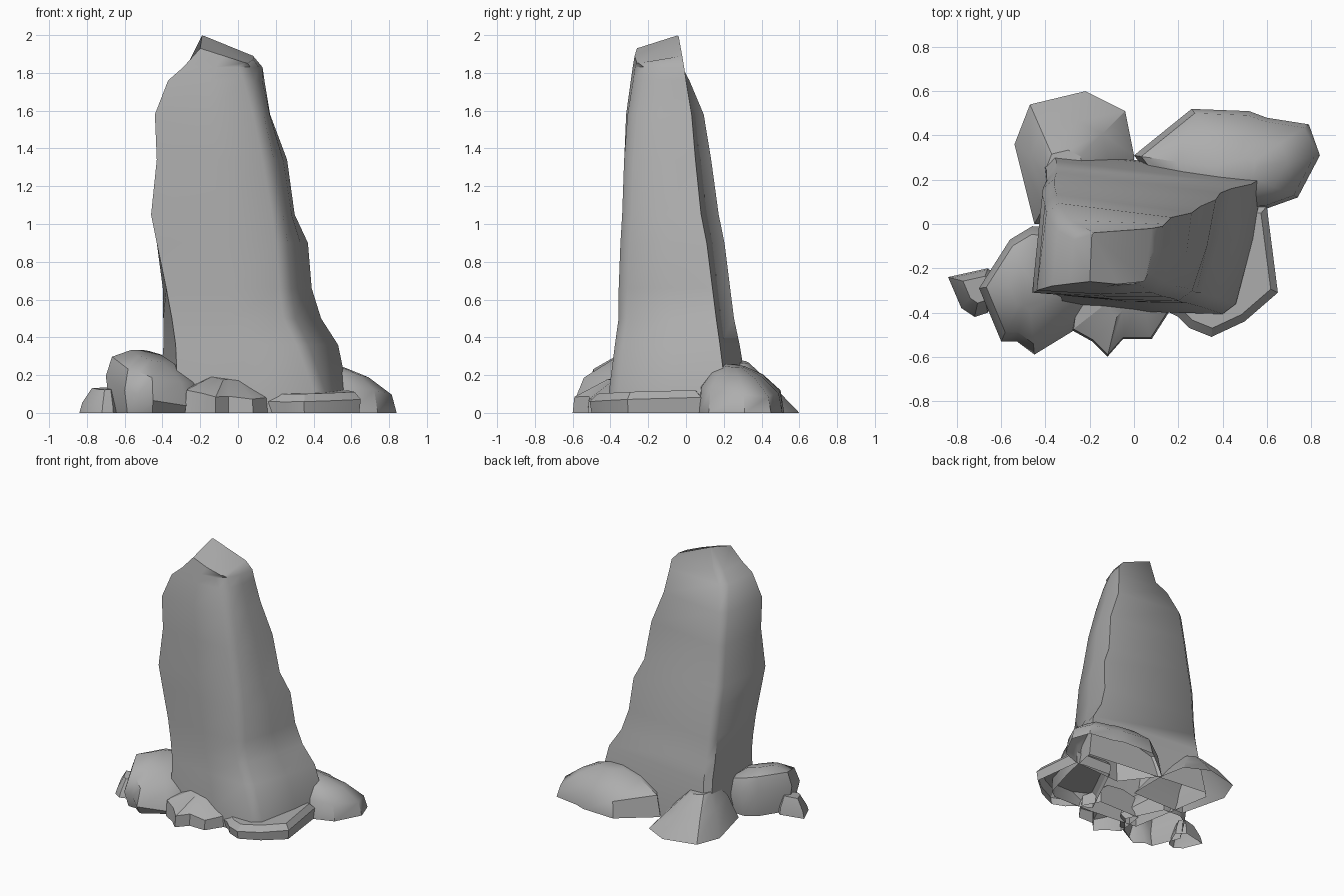
import bpy, bmesh, math
from mathutils import Vector

if "Cube" in bpy.data.objects:
    bpy.data.objects.remove(bpy.data.objects["Cube"])

stone = bpy.data.materials.new("grey stone")
stone.use_nodes = True
stone.diffuse_color = (0.42, 0.42, 0.42, 1)
stone.node_tree.nodes["Principled BSDF"].inputs["Base Color"].default_value = stone.diffuse_color


def loft(name, rings, smooth_angle):
    """Skin a stack of equal rings, cap the top and leave the underside open."""
    bm = bmesh.new()
    loops = [[bm.verts.new(point) for point in ring] for ring in rings]
    for lower, upper in zip(loops, loops[1:]):
        count = len(lower)
        for i in range(count):
            j = (i + 1) % count
            bm.faces.new((lower[i], lower[j], upper[j], upper[i]))
    bm.faces.new(loops[-1])
    bmesh.ops.remove_doubles(bm, verts=bm.verts, dist=0.001)
    mesh = bpy.data.meshes.new(name)
    bm.to_mesh(mesh)
    bm.free()
    mesh.materials.append(stone)
    obj = bpy.data.objects.new(name, mesh)
    bpy.context.collection.objects.link(obj)
    bpy.ops.object.select_all(action="DESELECT")
    obj.select_set(True)
    bpy.context.view_layer.objects.active = obj
    bpy.ops.object.shade_smooth_by_angle(angle=math.radians(smooth_angle))
    return obj


def spire_ring(corners, cut):
    """Four corners; the front-left and right ridges stay crisp, the others are bevelled."""
    front_left, front_right, ridge, back_left = [Vector(c) for c in corners]

    def toward(start, end):
        return start + (end - start).normalized() * cut

    front_mid = front_left.lerp(front_right, 0.5) + Vector((0, -0.012, 0))
    side_mid = front_right.lerp(ridge, 0.55) + Vector((0.015, 0, 0))
    return [front_left, front_mid,
            toward(front_right, front_left), toward(front_right, ridge),
            side_mid, ridge,
            toward(back_left, ridge), toward(back_left, front_left)]


# Tall spire: height, then x, y of the front-left, front-right, right and back-left corners
spire_levels = [
    (0, -.32, -.36, .45, -.41, .60, .22, -.44, .34),
    (.12, -.32, -.36, .45, -.41, .58, .21, -.42, .33),
    (.36, -.33, -.33, .36, -.38, .53, .18, -.40, .29),
    (.50, -.35, -.32, .29, -.36, .44, .16, -.40, .26),
    (.66, -.38, -.31, .27, -.36, .39, .14, -.40, .24),
    (.90, -.43, -.31, .25, -.35, .37, .11, -.41, .21),
    (1.05, -.46, -.31, .23, -.34, .30, .08, -.41, .18),
    (1.34, -.43, -.30, .18, -.33, .26, .05, -.40, .14),
    (1.58, -.44, -.30, .13, -.31, .17, .03, -.39, .10),
    (1.76, -.37, -.28, .08, -.28, .14, 0, -.34, .02),
    (1.83, -.29, -.27, .05, -.27, .13, -.01, -.27, -.02),
]
rings = []
for z, *xy in spire_levels:
    corners = [(xy[i], xy[i + 1], z) for i in range(0, len(xy), 2)]
    rings.append(spire_ring(corners, 0.05))
# Slanted broken tip
tip = [(-.20, -.26, 1.93), (.05, -.26, 1.85), (.08, -.02, 1.89), (-.19, -.04, 2)]
rings.append(spire_ring(tip, 0.01))
loft("spire", rings, 50)


def rock(name, outline, peak, steps, slope=(0, 0), smooth_angle=40):
    """Rings shrink from the ground outline toward the peak, tilted by the slope."""
    px, py = peak
    rings = []
    for inset, z in steps:
        ring = []
        for x, y in outline:
            qx, qy = x + (px - x) * inset, y + (py - y) * inset
            tilt = slope[0] * (qx - px) + slope[1] * (qy - py) if z else 0
            ring.append((qx, qy, max(z + tilt, 0.01 if z else 0)))
        rings.append(ring)
    return loft(name, rings, smooth_angle)


# Boulders around the foot, outlines run counter-clockwise
rock("front_right_boulder",
     [(-.70, -.29), (-.60, -.53), (-.53, -.53), (-.45, -.59), (-.27, -.48),
      (-.15, -.33), (-.30, -.02), (-.46, -.01), (-.56, -.07)],
     (-.48, -.26), [(.12, 0), (0, .14), (.15, .25), (.6, .31)], (-.28, .2))

rock("small_side_stone",
     [(-.84, -.24), (-.78, -.38), (-.72, -.42), (-.66, -.40), (-.60, -.25), (-.66, -.20)],
     (-.69, -.28), [(0, 0), (.1, .05), (.45, .13)], (0, .1))

rock("front_stone",
     [(-.28, -.48), (-.19, -.53), (-.12, -.60), (-.05, -.52), (.08, -.52),
      (.17, -.38), (.10, -.25), (-.25, -.25)],
     (-.05, -.30), [(0, 0), (.03, .12), (.6, .19)], (-.12, .15), 30)

rock("front_left_slab",
     [(.08, -.36), (.20, -.42), (.25, -.47), (.35, -.51), (.50, -.44), (.65, -.31),
      (.60, .08), (.30, .10)],
     (.38, -.18), [(.03, 0), (0, .07), (.12, .11)], (.02, .03), 30)

rock("back_left_boulder",
     [(.60, .07), (.74, .12), (.84, .31), (.79, .45), (.60, .48), (.52, .51),
      (.26, .52), (0, .31), (.20, .05)],
     (.47, .24), [(0, 0), (.07, .13), (.4, .21), (.75, .25)], (-.08, -.1))

rock("back_right_boulder",
     [(-.45, 0), (0, 0), (0, .31), (-.04, .51), (-.22, .60), (-.47, .54), (-.54, .36)],
     (-.33, .22), [(0, 0), (.35, .17), (.7, .28)], (-.1, -.1), 35)
